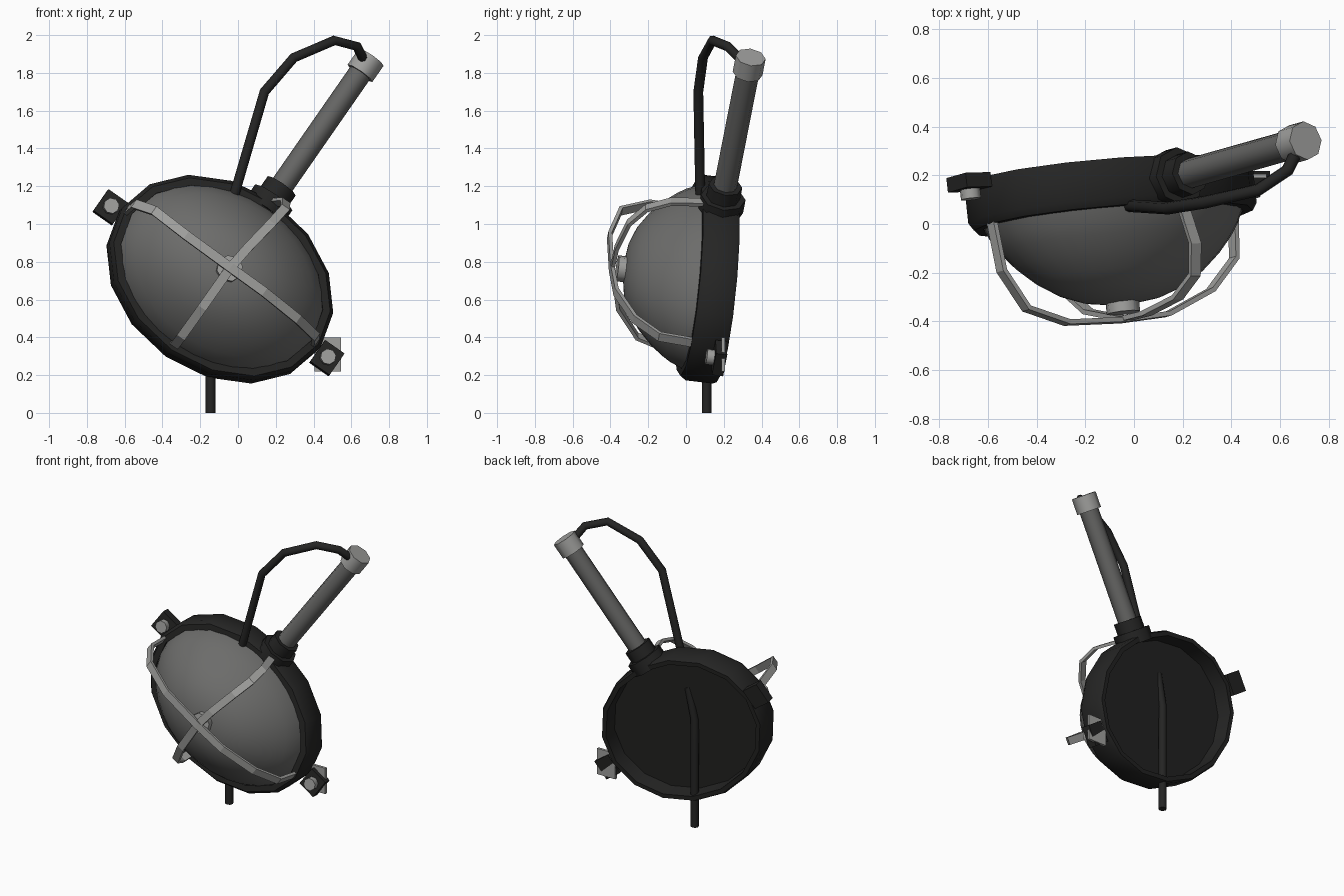
import bpy, bmesh
from math import cos, sin, pi
from mathutils import Matrix, Vector

if "Cube" in bpy.data.objects:
    bpy.data.objects.remove(bpy.data.objects["Cube"])

# Lamp frame: X = long axis, Y = handle axis, Z = out of the glass
N = Vector((0.11, -1, 0.12)).normalized()
U = Vector((0.82, 0, -0.57))
U = (U - N * U.dot(N)).normalized()
W = N.cross(U)
FRAME = Matrix.Translation((-0.085, 0.015, 0.72)) @ Matrix((U, W, N)).transposed().to_4x4()


def mat(name, v):
    m = bpy.data.materials.new(name)
    m.diffuse_color = (v, v, v * 0.97, 1)
    m.use_nodes = True
    m.node_tree.nodes["Principled BSDF"].inputs["Base Color"].default_value = m.diffuse_color
    return m


BLACK, GLASS, PIPE, STEEL = mat("black", 0.018), mat("glass", 0.15), mat("pipe", 0.13), mat("steel", 0.35)


def finish(name, bm, material, matrix=FRAME, smooth=False):
    """Make the object; smooth parts keep edges over 50 degrees sharp."""
    bmesh.ops.recalc_face_normals(bm, faces=bm.faces)
    for f in bm.faces:
        f.smooth = smooth
    for e in bm.edges:
        e.smooth = e.calc_face_angle(0) < 0.87
    me = bpy.data.meshes.new(name)
    bm.to_mesh(me)
    bm.free()
    me.materials.append(material)
    ob = bpy.data.objects.new(name, me)
    ob.matrix_world = matrix
    bpy.context.collection.objects.link(ob)
    return ob


def oval_lathe(name, rings, sides, material):
    """rings: (x radius, y radius, z); both ends are capped."""
    bm = bmesh.new()
    loops = [[bm.verts.new((a * cos(2 * pi * i / sides), b * sin(2 * pi * i / sides), z))
              for i in range(sides)] for a, b, z in rings]
    for p, q in zip(loops, loops[1:]):
        for i in range(sides):
            j = (i + 1) % sides
            bm.faces.new((p[i], p[j], q[j], q[i]))
    bm.faces.new(loops[0])
    bm.faces.new(loops[-1])
    return finish(name, bm, material, smooth=True)


def cylinder(name, r, start, end, material, sides=8):
    start, end = Vector(start), Vector(end)
    axis = end - start
    bm = bmesh.new()
    bmesh.ops.create_cone(bm, cap_ends=True, segments=sides, radius1=r, radius2=r, depth=axis.length,
                          matrix=Matrix.Translation((start + end) / 2) @ axis.to_track_quat('Z', 'Y').to_matrix().to_4x4())
    return finish(name, bm, material, smooth=True)


def box(name, center, size, material, matrix=FRAME):
    bm = bmesh.new()
    bmesh.ops.create_cube(bm, size=1, matrix=Matrix.Translation(center) @ Matrix.Diagonal((*size, 1)))
    return finish(name, bm, material, matrix)


def strap(name, path, turn, width=0.05, thick=0.02):
    """Flat bar swept along (distance, height, sideways shift)."""
    pts = [Vector(p[:2]) for p in path]
    bm = bmesh.new()
    loops = []
    for i, p in enumerate(pts):
        t = (pts[min(i + 1, len(pts) - 1)] - pts[max(i - 1, 0)]).normalized()
        n = Vector((-t.y, t.x)) * thick / 2
        loops.append([bm.verts.new((p.x + k * n.x, path[i][2] + w * width / 2, p.y + k * n.y))
                      for k, w in ((1, 1), (1, -1), (-1, -1), (-1, 1))])
    for p, q in zip(loops, loops[1:]):
        for i in range(4):
            j = (i + 1) % 4
            bm.faces.new((p[i], p[j], q[j], q[i]))
    bm.faces.new(loops[0])
    bm.faces.new(loops[-1])
    return finish(name, bm, STEEL, FRAME @ Matrix.Rotation(turn, 4, 'Z'))


def cable(name, pts, r=0.026):
    cu = bpy.data.curves.new(name, 'CURVE')
    cu.dimensions = '3D'
    cu.bevel_depth, cu.bevel_resolution, cu.use_fill_caps = r, 2, True
    sp = cu.splines.new('POLY')
    sp.points.add(len(pts) - 1)
    for p, co in zip(sp.points, pts):
        p.co = (*co, 1)
    cu.materials.append(BLACK)
    bpy.context.collection.objects.link(bpy.data.objects.new(name, cu))


# Housing: 16-sided oval tub, recessed back and a lip around the glass
A, B = 0.642, 0.495
profile = [(-0.045, -0.09), (-0.04, -0.195), (-0.01, -0.195), (0, -0.175),
           (0, -0.03), (-0.02, 0), (-0.06, 0), (-0.06, -0.05)]
oval_lathe("housing", [(A + o, B + o, z) for o, z in profile], 16, BLACK)

# Smooth glass dome
dome = [(1, -0.045), (0.97, 0), (0.93, 0.05), (0.87, 0.1), (0.77, 0.165), (0.63, 0.235),
        (0.47, 0.292), (0.3, 0.328), (0.14, 0.343), (0.02, 0.346)]
oval_lathe("glass_dome", [(0.59 * s, 0.45 * s, z) for s, z in dome], 32, GLASS)

# Cage and centre knob
strap("cage_strap_long", [(-0.61, -0.03, 0), (-0.6, 0.2, 0.02), (-0.5, 0.36, 0.025), (-0.29, 0.42, 0.005),
                          (0, 0.415, 0), (0.22, 0.395, 0), (0.45, 0.3, 0), (0.585, 0.17, 0), (0.605, -0.03, 0)], 0)
strap("cage_strap_short", [(-0.44, -0.03, 0), (-0.46, 0.09, 0), (-0.42, 0.21, 0), (-0.25, 0.34, 0), (0, 0.41, 0),
                           (0.14, 0.41, -0.015), (0.33, 0.375, -0.045), (0.447, 0.3, -0.06),
                           (0.497, 0.177, -0.045), (0.49, -0.02, 0)], pi / 2)
cylinder("centre_knob", 0.07, (0, 0, 0.31), (0, 0, 0.385), STEEL)

# Handle: flange, collar, pipe and end cap
for name, r, y0, y1, m in (("handle_flange", 0.12, 0.44, 0.525, BLACK), ("handle_collar", 0.09, 0.5, 0.6, BLACK),
                           ("handle_pipe", 0.062, 0.55, 1.35, PIPE), ("handle_cap", 0.08, 1.335, 1.44, STEEL)):
    cylinder(name, r, (-0.013, y0, -0.1), (-0.013, y1, -0.1), m)

# Side clamps with bolts
for side, x, z in (("left", -0.693, -0.175), ("right", 0.705, -0.15)):
    box(side + "_clamp", (x, -0.01, z), (0.125, 0.14, 0.06), BLACK)
    cylinder(side + "_bolt", 0.042, (x, -0.01, z), (x, -0.01, z + 0.07), STEEL)
box("clamp_plate", (0.475, 0.197, 0.308), (0.14, 0.018, 0.18), STEEL, Matrix())

# Cables: loop from handle end to housing, and tail down the back
cable("cable_loop", [(-0.04, 0.075, 1.1), (-0.015, 0.075, 1.17), (0.14, 0.065, 1.70), (0.295, 0.09, 1.88),
                     (0.51, 0.14, 1.972), (0.63, 0.22, 1.94), (0.67, 0.30, 1.86)])
cable("cable_tail", [(-0.145, 0.11, 0), (-0.145, 0.11, 0.75), (-0.1, 0.115, 0.97)])
